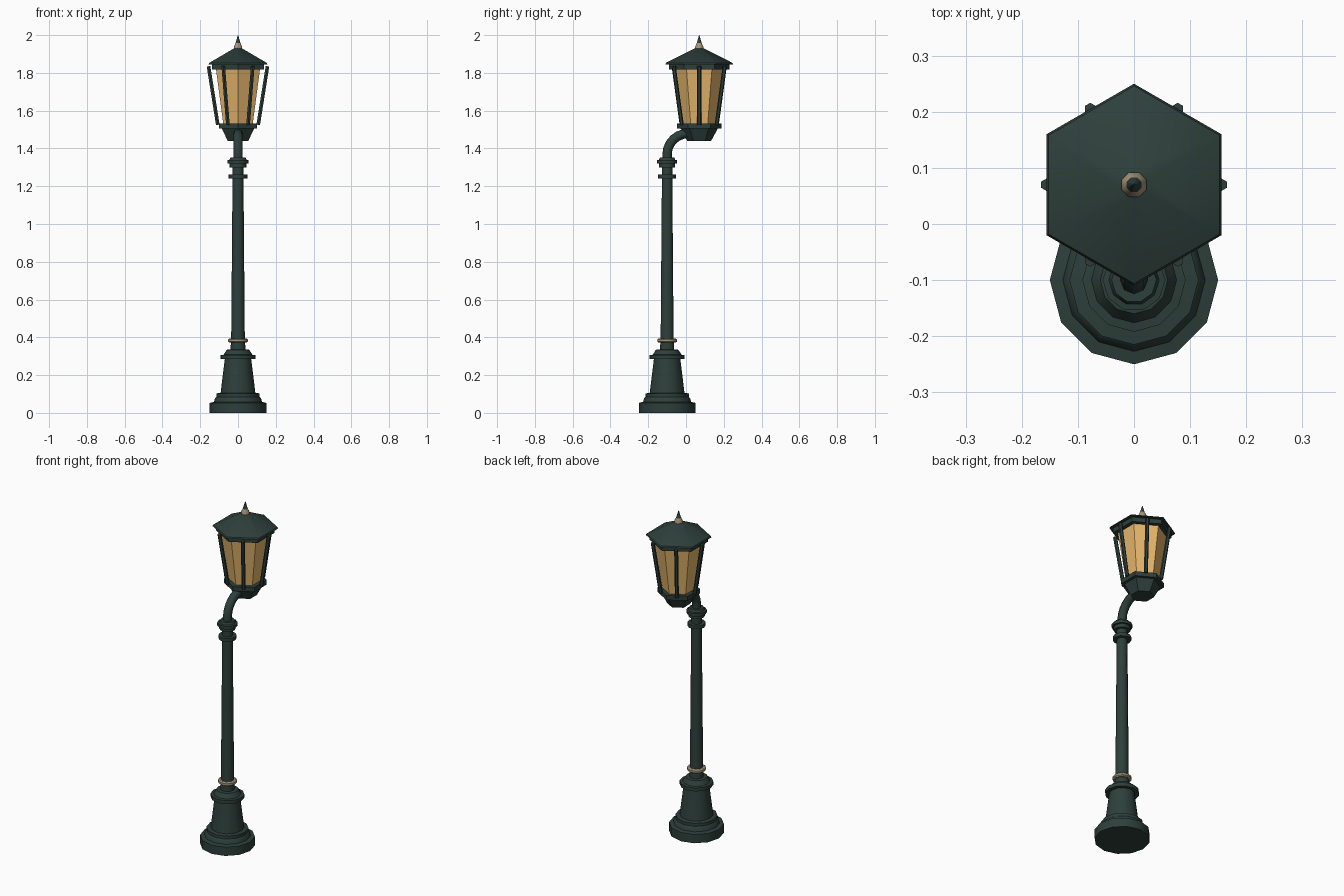
import bpy, bmesh
from math import sin, cos, pi, radians

if "Cube" in bpy.data.objects:
    bpy.data.objects.remove(bpy.data.objects["Cube"])


def material(name, col):
    m = bpy.data.materials.new(name)
    m.diffuse_color = col
    m.use_nodes = True
    m.node_tree.nodes["Principled BSDF"].inputs["Base Color"].default_value = m.diffuse_color
    return m


IRON = material("dark_green_iron", (0.027, 0.05, 0.043, 1))
BRASS = material("aged_brass", (0.38, 0.30, 0.19, 1))
GLASS = material("amber_glass", (0.80, 0.47, 0.15, 1))
POST_Y, LAMP_Y = -0.10, 0.07


def smooth(ob, angle):
    bpy.ops.object.select_all(action='DESELECT')
    bpy.context.view_layer.objects.active = ob
    ob.select_set(True)
    bpy.ops.object.shade_smooth_by_angle(angle=radians(angle))


def lathe(name, profile, sides, y, mat, start=0.0, angle=35):
    """Turn a (radius, z) profile into a closed solid with the given side count."""
    bm = bmesh.new()
    rings = []
    for r, z in profile:
        rings.append([bm.verts.new((r * cos(start + 2 * pi * i / sides),
                                    y + r * sin(start + 2 * pi * i / sides), z))
                      for i in range(sides)])
    for a, b in zip(rings, rings[1:]):
        for i in range(sides):
            j = (i + 1) % sides
            bm.faces.new((a[i], a[j], b[j], b[i]))
    bm.faces.new(rings[0][::-1])
    bm.faces.new(rings[-1])
    me = bpy.data.meshes.new(name)
    bm.to_mesh(me)
    bm.free()
    ob = bpy.data.objects.new(name, me)
    bpy.context.collection.objects.link(ob)
    me.materials.append(mat)
    smooth(ob, angle)
    return ob


def tube(name, points, radius, res, mat):
    """Sweep a round section along a path and turn it into a mesh."""
    cu = bpy.data.curves.new(name, 'CURVE')
    cu.dimensions = '3D'
    cu.bevel_depth, cu.bevel_resolution, cu.use_fill_caps = radius, res, True
    sp = cu.splines.new('POLY')
    sp.points.add(len(points) - 1)
    for p, co in zip(sp.points, points):
        p.co = (*co, 1)
    cu.materials.append(mat)
    ob = bpy.data.objects.new(name, cu)
    bpy.context.collection.objects.link(ob)
    bpy.ops.object.select_all(action='DESELECT')
    bpy.context.view_layer.objects.active = ob
    ob.select_set(True)
    bpy.ops.object.convert(target='MESH')
    ob = bpy.context.view_layer.objects.active
    smooth(ob, 50)
    return ob


# Stepped pedestal
lathe("pedestal", [(0.15, 0), (0.15, 0.053), (0.127, 0.058), (0.122, 0.078),
                   (0.115, 0.085), (0.115, 0.103), (0.092, 0.106), (0.070, 0.285),
                   (0.092, 0.285), (0.092, 0.306), (0.076, 0.308), (0.060, 0.334),
                   (0.040, 0.336)], 12, POST_Y, IRON)

# Tapered post with upper collars
lathe("post", [(0.040, 0.33), (0.036, 0.40), (0.029, 1.24), (0.029, 1.35)],
      10, POST_Y, IRON, angle=40)
lathe("brass_ring", [(0.045, 0.372), (0.052, 0.377), (0.052, 0.389), (0.045, 0.394)],
      12, POST_Y, BRASS)
lathe("lower_collar", [(0.05, 1.242), (0.05, 1.262)], 10, POST_Y, IRON, angle=40)
lathe("upper_collar", [(0.045, 1.30), (0.045, 1.32), (0.056, 1.32), (0.056, 1.338),
                       (0.045, 1.34), (0.040, 1.353)], 10, POST_Y, IRON, angle=40)

# Curved arm from post to lantern
arm = [(0, POST_Y, 1.34)]
for i in range(6):
    t = i / 5 * pi / 2 * 0.85
    arm.append((0, POST_Y + 0.115 * (1 - cos(t)), 1.37 + 0.11 * sin(t)))
arm.append((0, 0.05, 1.49))
tube("arm", arm, 0.025, 2, IRON)

# Hexagonal lantern, corners facing front and back
H = pi / 6
lathe("lantern_cup", [(0.063, 1.44), (0.100, 1.508)], 6, LAMP_Y, IRON, H)
lathe("lantern_floor", [(0.117, 1.505), (0.117, 1.532)], 6, LAMP_Y, IRON, H)
lathe("lantern_glass", [(0.090, 1.53), (0.135, 1.822)], 6, LAMP_Y, GLASS, H)
lathe("lantern_top_band", [(0.160, 1.818), (0.160, 1.848)], 6, LAMP_Y, IRON, H)
lathe("lantern_roof", [(0.180, 1.845), (0.176, 1.853), (0.022, 1.931)], 6, LAMP_Y, IRON, H)

# Slanted bars at the middle of each side
for k in range(6):
    c, s = cos(k * pi / 3), sin(k * pi / 3)
    tube(f"lantern_bar_{k + 1}", [(0.107 * c, LAMP_Y + 0.107 * s, 1.525),
                                  (0.156 * c, LAMP_Y + 0.156 * s, 1.835)], 0.011, 1, IRON)

# Finial
lathe("finial_collar", [(0.024, 1.925), (0.024, 1.938), (0.014, 1.958)],
      8, LAMP_Y, BRASS, pi / 8, 50)
lathe("finial_spike", [(0.015, 1.955), (0.001, 2.0)], 8, LAMP_Y, IRON, pi / 8, 50)
